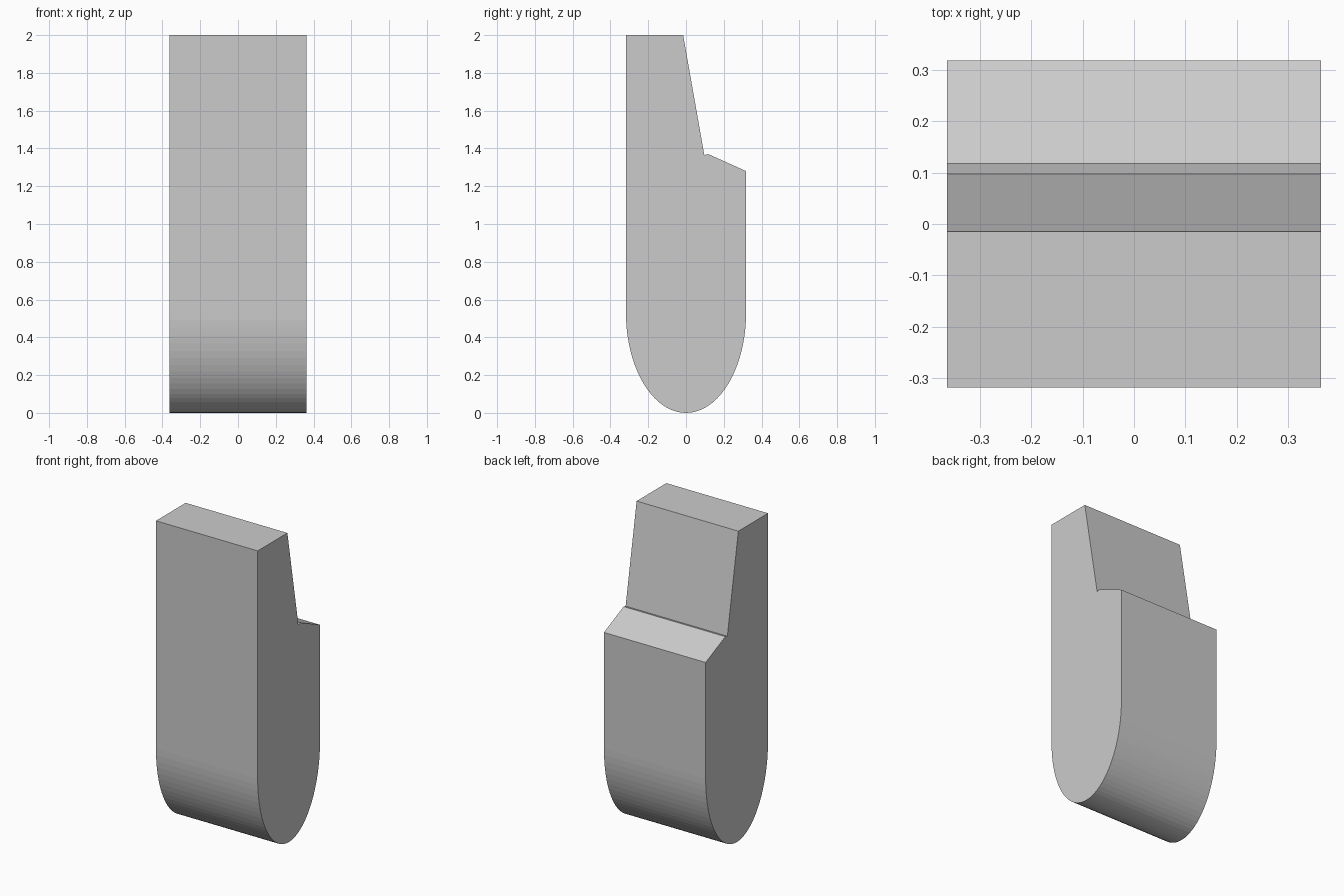
import bpy, bmesh
from math import cos, sin, pi

if "Cube" in bpy.data.objects:
    bpy.data.objects.remove(bpy.data.objects["Cube"])

HALF_X, HALF_Y, ROUND_H, SEGMENTS = 0.363, 0.318, 0.53, 40

# Side profile (y, z): notched top, then the elliptical rounded bottom
profile = [(HALF_Y, 1.28), (0.118, 1.37), (0.097, 1.365), (-0.015, 2.0), (-HALF_Y, 2.0)]
for i in range(SEGMENTS + 1):
    a = pi + pi * i / SEGMENTS
    profile.append((HALF_Y * cos(a), ROUND_H + ROUND_H * sin(a)))

# Extrude the profile across the width
bm = bmesh.new()
face = bm.faces.new([bm.verts.new((-HALF_X, y, z)) for y, z in profile])
result = bmesh.ops.extrude_face_region(bm, geom=[face])
moved = [g for g in result["geom"] if isinstance(g, bmesh.types.BMVert)]
bmesh.ops.translate(bm, verts=moved, vec=(2 * HALF_X, 0, 0))
bmesh.ops.recalc_face_normals(bm, faces=bm.faces)

mesh = bpy.data.meshes.new("notched_block")
bm.to_mesh(mesh)
bm.free()
block = bpy.data.objects.new("notched_block", mesh)
bpy.context.collection.objects.link(block)
